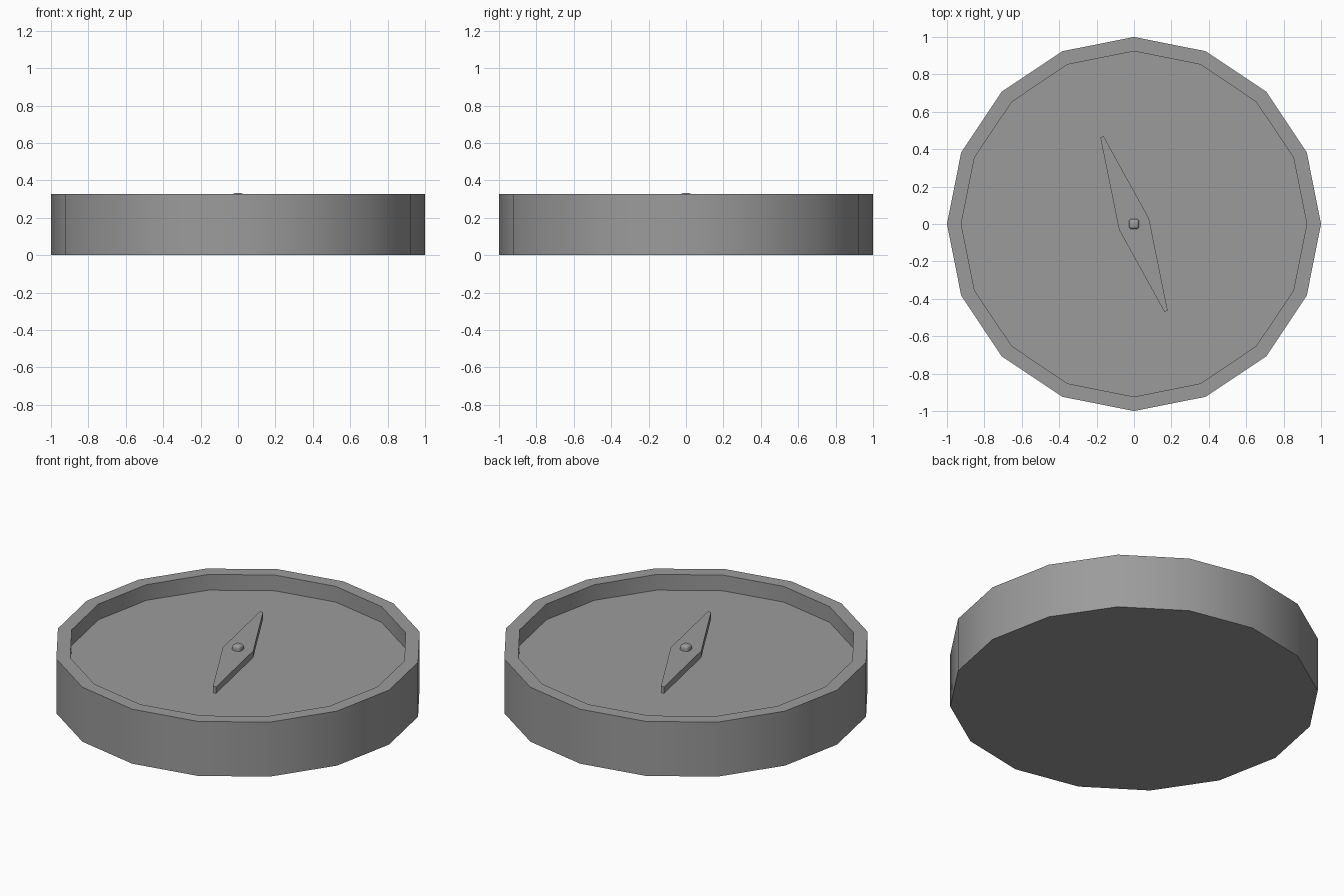
import bpy, bmesh, math
from mathutils import Matrix, Vector

if "Cube" in bpy.data.objects:
    bpy.data.objects.remove(bpy.data.objects["Cube"])

SIDES, HEIGHT, FLOOR = 16, 0.326, 0.232
INNER = 0.922

grey = bpy.data.materials.new("dark_grey")
grey.diffuse_color = (0.33, 0.33, 0.33, 1)
grey.use_nodes = True
grey.node_tree.nodes["Principled BSDF"].inputs["Base Color"].default_value = grey.diffuse_color


def finish(bm, name, smooth=False):
    bmesh.ops.recalc_face_normals(bm, faces=bm.faces)
    mesh = bpy.data.meshes.new(name)
    bm.to_mesh(mesh)
    bm.free()
    mesh.materials.append(grey)
    obj = bpy.data.objects.new(name, mesh)
    bpy.context.collection.objects.link(obj)
    if smooth:
        bpy.ops.object.select_all(action='DESELECT')
        bpy.context.view_layer.objects.active = obj
        obj.select_set(True)
        bpy.ops.object.shade_smooth_by_angle(angle=math.radians(35))
    return obj


def prism(bm, points, z, depth):
    """Solid from a flat outline; returns its top face."""
    base = bm.faces.new([bm.verts.new((x, y, z)) for x, y in points])
    geom = bmesh.ops.extrude_face_region(bm, geom=[base], use_keep_orig=True)['geom']
    top = next(g for g in geom if isinstance(g, bmesh.types.BMFace))
    bmesh.ops.translate(bm, verts=top.verts, vec=(0, 0, depth))
    bmesh.ops.recalc_face_normals(bm, faces=bm.faces)
    return top


# Case: 16-sided drum with a shallow dial recess
bm = bmesh.new()
angles = [2 * math.pi * i / SIDES for i in range(SIDES)]
top = prism(bm, [(math.cos(a), math.sin(a)) for a in angles], 0, HEIGHT)
bmesh.ops.inset_individual(bm, faces=[top],
                           thickness=(1 - INNER) * math.cos(math.pi / SIDES))
dial = bmesh.ops.extrude_discrete_faces(bm, faces=[top])['faces'][0]
bmesh.ops.translate(bm, verts=dial.verts, vec=(0, 0, FLOOR - HEIGHT))
finish(bm, "compass_case", smooth=True)

# Needle: thin blunt-tipped diamond, point-symmetric about the pivot
bm = bmesh.new()
half = [(0.08, 0.03), (-0.163, 0.47), (-0.18, 0.463)]
prism(bm, half + [(-x, -y) for x, y in half], 0.263, 0.04)
finish(bm, "compass_needle")

# Pivot pin: small rounded square post from the dial through the needle
bm = bmesh.new()
pin_top = 0.333
bmesh.ops.create_cube(bm, size=1, matrix=Matrix.LocRotScale(
    Vector((0, 0, (FLOOR + pin_top) / 2)), None,
    Vector((0.054, 0.054, pin_top - FLOOR))))
bmesh.ops.bevel(bm, geom=bm.edges[:], offset=0.015, segments=4,
                profile=0.5, affect='EDGES')
finish(bm, "pivot_pin", smooth=True)
